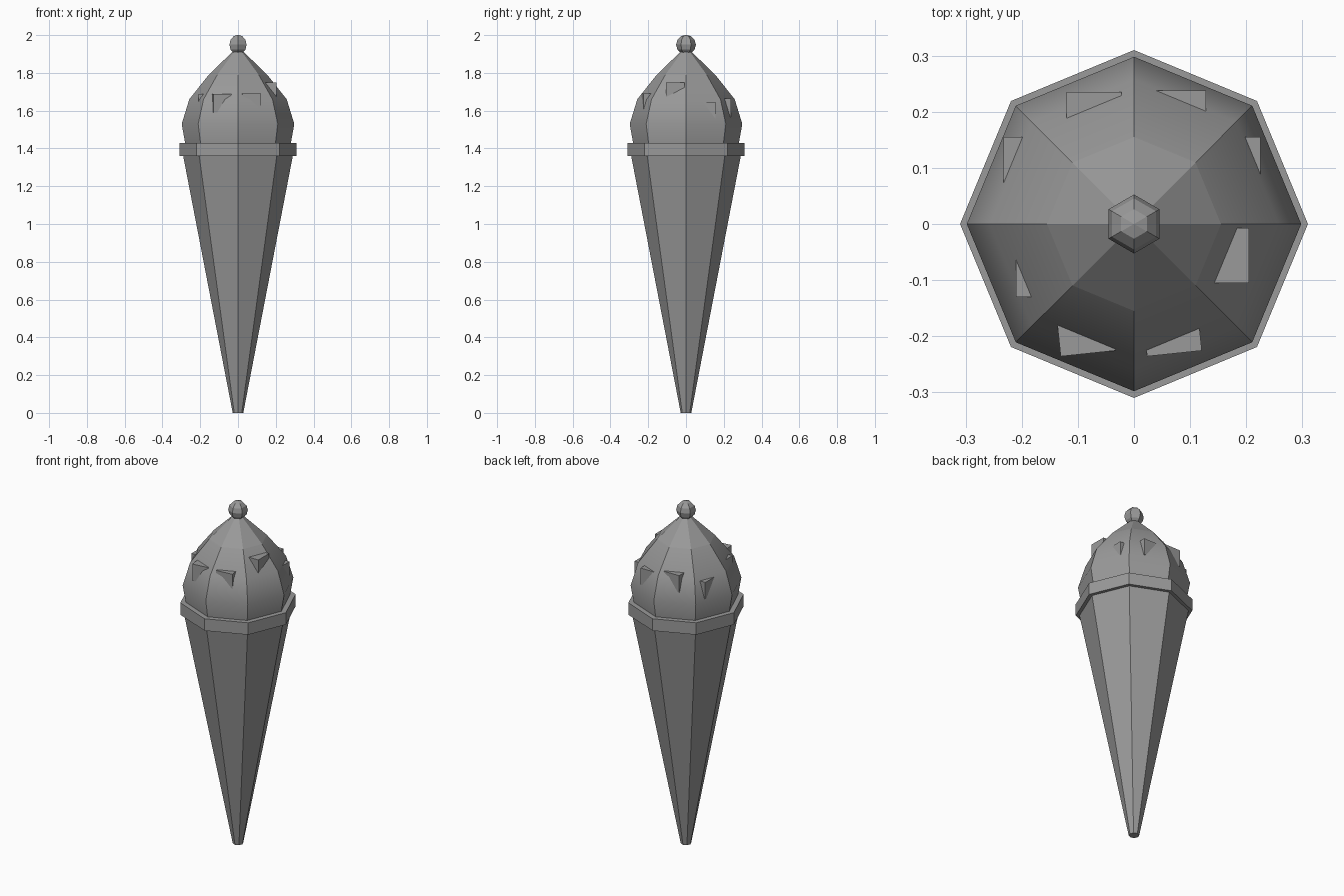
import bpy, bmesh, math
from mathutils import Matrix

if "Cube" in bpy.data.objects:
    bpy.data.objects.remove(bpy.data.objects["Cube"])

SIDES = 8

# Dark grey for every part
grey = bpy.data.materials.new("dark_grey")
grey.diffuse_color = (0.32, 0.32, 0.32, 1)
grey.use_nodes = True
grey.node_tree.nodes["Principled BSDF"].inputs["Base Color"].default_value = grey.diffuse_color


def make_object(name, bm, smooth_below=None):
    bmesh.ops.recalc_face_normals(bm, faces=bm.faces[:])
    mesh = bpy.data.meshes.new(name)
    bm.to_mesh(mesh)
    bm.free()
    mesh.materials.append(grey)
    obj = bpy.data.objects.new(name, mesh)
    bpy.context.collection.objects.link(obj)
    if smooth_below is not None:
        bpy.ops.object.select_all(action='DESELECT')
        obj.select_set(True)
        bpy.context.view_layer.objects.active = obj
        bpy.ops.object.shade_smooth_by_angle(angle=math.radians(28))
        for poly in mesh.polygons:  # the tip keeps flat facets
            if poly.center.z > smooth_below:
                poly.use_smooth = False
    return obj


def lathe(name, profile, smooth_below=None):
    """Eight-sided solid from (radius, z) pairs, capped at both ends."""
    bm = bmesh.new()
    rings = []
    for r, z in profile:
        if r == 0:
            rings.append([bm.verts.new((0, 0, z))])
            continue
        angles = [math.tau * i / SIDES for i in range(SIDES)]
        rings.append([bm.verts.new((r * math.cos(a), r * math.sin(a), z)) for a in angles])
    for lo, hi in zip(rings, rings[1:]):
        for i in range(SIDES):
            j = (i + 1) % SIDES
            if len(hi) == 1:
                bm.faces.new((lo[i], lo[j], hi[0]))
            else:
                bm.faces.new((lo[i], lo[j], hi[j], hi[i]))
    for ring in (rings[0], rings[-1]):
        if len(ring) > 1:
            bm.faces.new(ring)
    return make_object(name, bm, smooth_below)


# Cone, rim band and ice cream scoop
lathe("cone", [(0.028, 0), (0.292, 1.37)])
lathe("rim_band", [(0.31, 1.36), (0.31, 1.43)])
lathe("scoop", [(0.275, 1.40), (0.298, 1.53), (0.258, 1.66), (0.155, 1.79), (0, 1.94)],
      smooth_below=1.79)

# Cherry on top: low-poly six-sided ball
bm = bmesh.new()
bmesh.ops.create_uvsphere(bm, u_segments=6, v_segments=6, radius=0.0525,
                          matrix=Matrix.Translation((0, 0, 1.949)))
make_object("cherry", bm)

# Chips: small cubes half sunk into the scoop (x, y, top z, turn in degrees)
CHIP = 0.098
chips = [
    (-0.071, 0.186, 1.685, 0), (0.079, 0.189, 1.665, 0),
    (-0.184, 0.106, 1.645, 0), (0.176, 0.106, 1.647, 0),
    (0.156, -0.056, 1.75, 0), (-0.161, -0.081, 1.687, 0),
    (-0.087, -0.182, 1.687, 6), (0.067, -0.182, 1.69, 6),
]
for i, (x, y, top, turn) in enumerate(chips, 1):
    bm = bmesh.new()
    place = Matrix.Translation((x, y, top - CHIP / 2)) @ Matrix.Rotation(math.radians(turn), 4, 'Z')
    bmesh.ops.create_cube(bm, size=CHIP, matrix=place)
    make_object(f"chip_{i}", bm)
